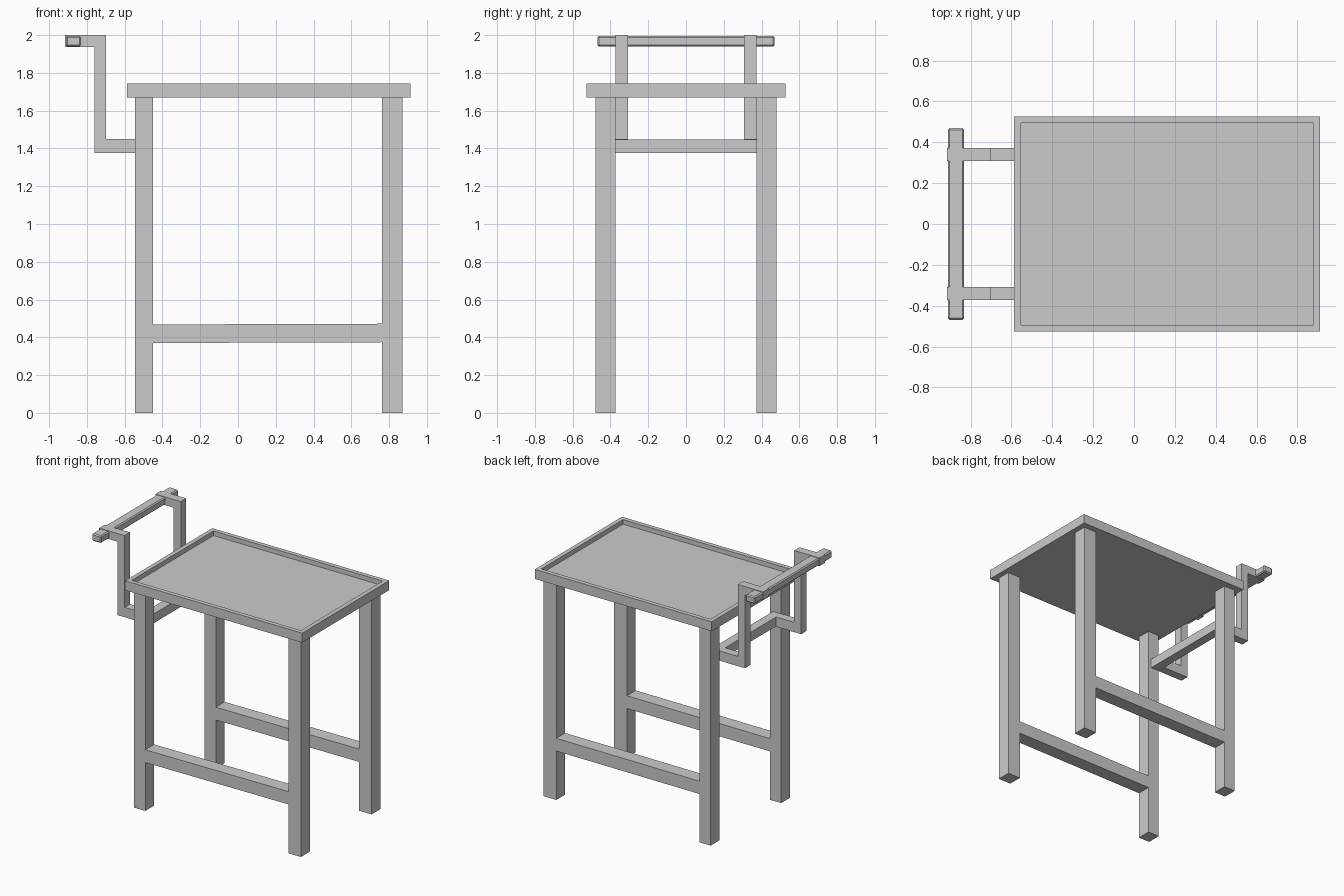
import bpy, bmesh

if "Cube" in bpy.data.objects:
    bpy.data.objects.remove(bpy.data.objects["Cube"])

def finish(name, bm):
    bmesh.ops.recalc_face_normals(bm, faces=bm.faces)
    me = bpy.data.meshes.new(name)
    bm.to_mesh(me)
    bm.free()
    ob = bpy.data.objects.new(name, me)
    bpy.context.collection.objects.link(ob)
    return ob

def box_bm(x, y, z):
    bm = bmesh.new()
    bmesh.ops.create_cube(bm, size=1)
    for v in bm.verts:
        v.co = [(r[0] + r[1]) / 2 + c * (r[1] - r[0]) for c, r in zip(v.co, (x, y, z))]
    return bm

def box(name, x, y, z):
    return finish(name, box_bm(x, y, z))

# tray top: inset the upper face and sink it to leave a rim
bm = box_bm((-0.587, 0.912), (-0.527, 0.527), (1.67, 1.743))
bm.normal_update()
top = max(bm.faces, key=lambda f: f.calc_center_median().z)
bmesh.ops.inset_region(bm, faces=[top], thickness=0.047)
res = bmesh.ops.extrude_discrete_faces(bm, faces=[top])
bmesh.ops.translate(bm, verts=res["faces"][0].verts, vec=(0, 0, -0.035))
finish("tray_top", bm)

# handle bracket profile (x, z), a stepped arm
arm = [(-0.545, 1.375), (-0.76, 1.375), (-0.76, 1.937), (-0.915, 1.937),
       (-0.915, 2.0), (-0.70, 2.0), (-0.70, 1.45), (-0.545, 1.45)]

for side, s in (("front", -1), ("back", 1)):
    y = sorted((s * 0.373, s * 0.48))
    # legs
    box(side + "_left_leg", (-0.545, -0.449), y, (0, 1.67))
    box(side + "_right_leg", (0.762, 0.87), y, (0, 1.67))
    # side stretcher, very slightly tilted
    bm = box_bm((-0.449, 0.762), y, (0.37, 0.468))
    for v in bm.verts:
        if v.co.x > 0:
            v.co.z += 0.004
    finish(side + "_stretcher", bm)
    # bracket arm
    bm = bmesh.new()
    f = bm.faces.new([bm.verts.new((x, s * 0.308, z)) for x, z in arm])
    r = bmesh.ops.extrude_face_region(bm, geom=[f])
    bmesh.ops.translate(bm, vec=(0, s * 0.065, 0),
                        verts=[g for g in r["geom"] if isinstance(g, bmesh.types.BMVert)])
    finish(side + "_handle_bracket", bm)

# rail joining the brackets between the left legs
box("bracket_rail", (-0.545, -0.475), (-0.373, 0.373), (1.377, 1.448))

# handle bar with small chamfers
bar = box("handle_bar", (-0.911, -0.832), (-0.469, 0.469), (1.94, 1.996))
bev = bar.modifiers.new("chamfer", 'BEVEL')
bev.width = 0.008
bev.segments = 1
